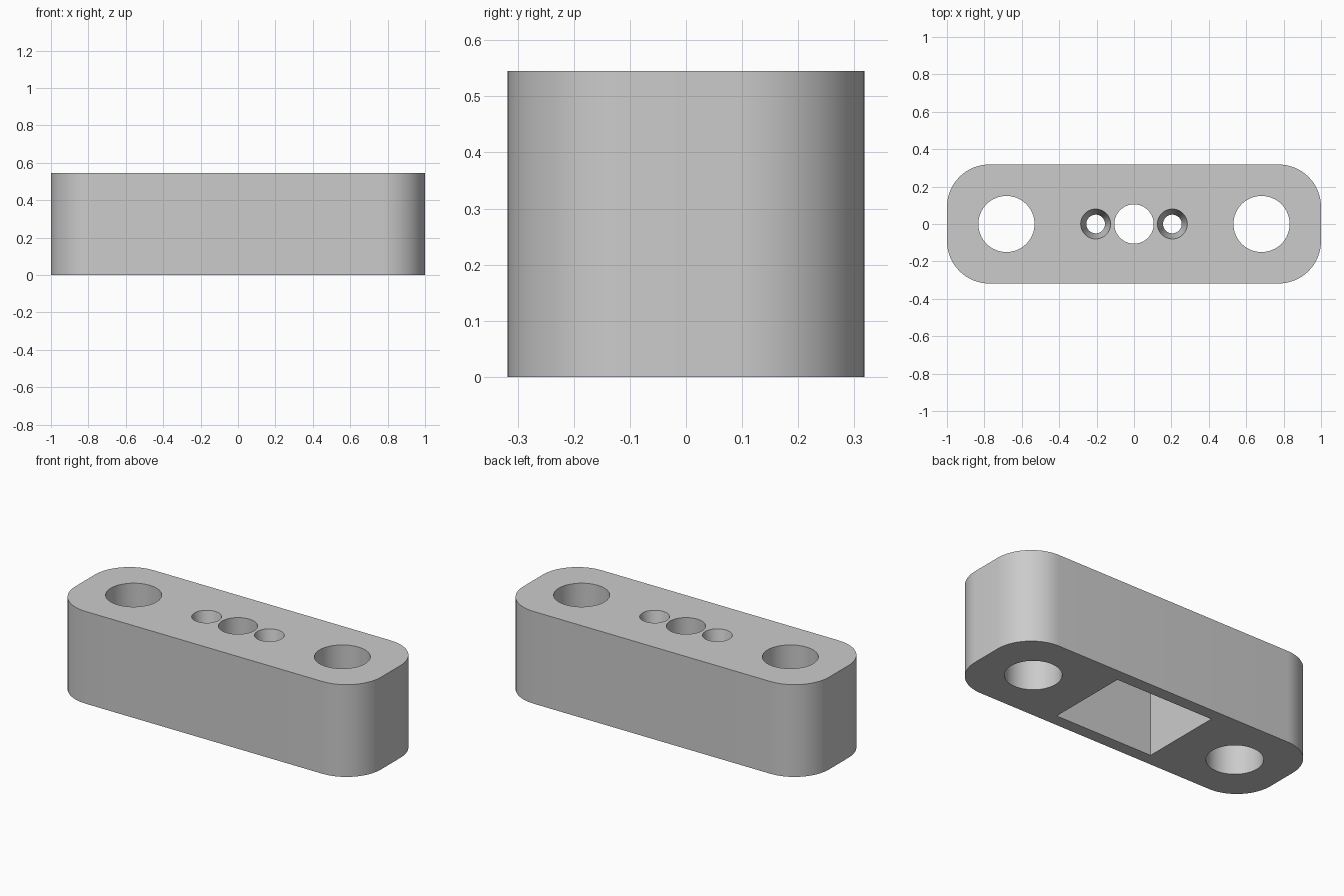
import bpy
import bmesh
from mathutils import Matrix

if "Cube" in bpy.data.objects:
    bpy.data.objects.remove(bpy.data.objects["Cube"], do_unlink=True)

LENGTH, WIDTH, HEIGHT = 2.0, 0.636, 0.545
CORNER = 0.227
ROOF = 0.14                      # thickness left above the pocket
CEILING = HEIGHT - ROOF

grey = bpy.data.materials.new("light grey")
grey.use_nodes = True
colour = (0.6, 0.6, 0.6, 1)
grey.diffuse_color = colour
grey.node_tree.nodes["Principled BSDF"].inputs["Base Color"].default_value = colour


def to_object(bm, name):
    mesh = bpy.data.meshes.new(name)
    bm.to_mesh(mesh)
    bm.free()
    mesh.materials.append(grey)
    obj = bpy.data.objects.new(name, mesh)
    bpy.context.collection.objects.link(obj)
    return obj


def box(name, size, z0, z1):
    bm = bmesh.new()
    bmesh.ops.create_cube(bm, size=1)
    bmesh.ops.scale(bm, vec=(size[0], size[1], z1 - z0), verts=bm.verts)
    bmesh.ops.translate(bm, vec=(0, 0, (z0 + z1) / 2), verts=bm.verts)
    return bm


def cone(name, x, z0, z1, r0, r1):
    bm = bmesh.new()
    bmesh.ops.create_cone(bm, cap_ends=True, segments=64, radius1=r0, radius2=r1,
                          depth=z1 - z0, matrix=Matrix.Translation((x, 0, (z0 + z1) / 2)))
    return to_object(bm, name)


def cut(target, cutter):
    mod = target.modifiers.new("cut", "BOOLEAN")
    mod.operation = "DIFFERENCE"
    mod.solver = "EXACT"
    mod.object = cutter
    bpy.ops.object.modifier_apply(modifier=mod.name)
    bpy.data.objects.remove(cutter, do_unlink=True)


# Block with rounded upright corners
bm = box("block", (LENGTH, WIDTH), 0, HEIGHT)
upright = [e for e in bm.edges if abs(e.verts[0].co.z - e.verts[1].co.z) > 0.1]
bmesh.ops.bevel(bm, geom=upright, offset=CORNER, segments=16, profile=0.5, affect="EDGES")
block = to_object(bm, "block")
bpy.context.view_layer.objects.active = block
block.select_set(True)

# Rectangular pocket open underneath
cut(block, to_object(box("pocket", (0.635, 0.49), -0.1, CEILING), "pocket_cutter"))

# Centre hole, then paired mounting holes and tapered holes
cut(block, cone("centre_cutter", 0, CEILING - 0.1, HEIGHT + 0.1, 0.105, 0.105))
flare, extra = 0.03 / ROOF, 0.02
for side in (-1, 1):
    cut(block, cone("mount_cutter", side * 0.682, -0.1, HEIGHT + 0.1, 0.15, 0.15))
    cut(block, cone("taper_cutter", side * 0.205, CEILING - extra, HEIGHT + extra,
                    0.05 - flare * extra, 0.08 + flare * extra))

bpy.ops.object.shade_smooth_by_angle(angle=0.52)
